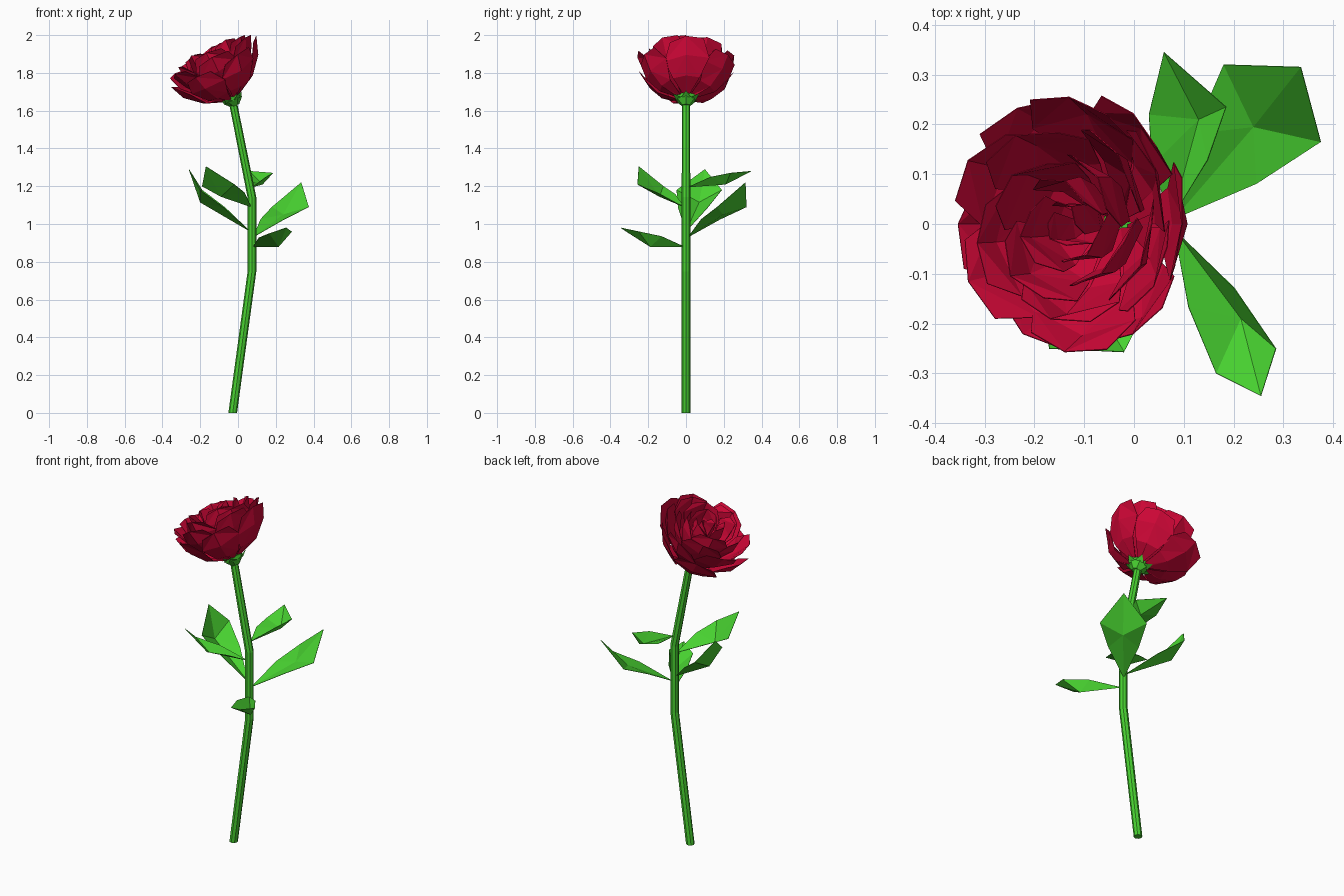
import bpy, bmesh, math, random
from mathutils import Vector, Matrix

if "Cube" in bpy.data.objects:
    bpy.data.objects.remove(bpy.data.objects["Cube"])

random.seed(4)


def material(name, rgb):
    m = bpy.data.materials.new(name)
    m.diffuse_color = (*rgb, 1)
    m.use_nodes = True
    m.node_tree.nodes["Principled BSDF"].inputs["Base Color"].default_value = m.diffuse_color
    return m


RED = material("petal red", (0.60, 0.002, 0.036))
GREEN = material("leaf green", (0.065, 0.64, 0.03))


def finish(bm, name, mat, thickness=0.0):
    me = bpy.data.meshes.new(name)
    bmesh.ops.recalc_face_normals(bm, faces=bm.faces)
    bm.to_mesh(me)
    bm.free()
    me.materials.append(mat)
    ob = bpy.data.objects.new(name, me)
    bpy.context.collection.objects.link(ob)
    if thickness:
        s = ob.modifiers.new("thickness", "SOLIDIFY")
        s.thickness = thickness
        s.offset = 0
    return ob


def tube(bm, rings, sides):
    """Loft rings of (centre, axis, radius) and cap both ends."""
    loops = []
    for c, axis, r in rings:
        q = Vector((0, 0, 1)).rotation_difference(Vector(axis))
        loops.append([bm.verts.new(Vector(c) + q @ Vector((
            r * math.cos(2 * math.pi * i / sides), r * math.sin(2 * math.pi * i / sides), 0)))
            for i in range(sides)])
    for a, b in zip(loops, loops[1:]):
        for i in range(sides):
            j = (i + 1) % sides
            bm.faces.new((a[i], a[j], b[j], b[i]))
    bm.faces.new(loops[0][::-1])
    bm.faces.new(loops[-1])


# Bent stem
bm = bmesh.new()
tube(bm, [((-0.028, 0, 0), (0, 0, 1), 0.023), ((0.074, 0, 0.75), (0.06, 0, 1), 0.023),
          ((0.074, 0, 1.14), (-0.1, 0, 1), 0.023), ((-0.03, 0, 1.66), (-0.2, 0, 1), 0.021)], 8)
finish(bm, "stem", GREEN)


# Leaves: creased blades, a fan around a low point on the midrib
def leaf(name, base, tip, left, right, mid):
    base, tip, left, right, mid = (Vector(p) for p in (base, tip, left, right, mid))
    out = (right - left).normalized() * 0.016
    up = Vector((0, 0, 0.012))
    l1 = base.lerp(left, 0.52) - out + up
    r1 = base.lerp(right, 0.52) + out + up
    bm = bmesh.new()
    rim = [bm.verts.new(p) for p in (base, r1, right, tip, left, l1)]
    m = bm.verts.new(mid)
    for i in range(6):
        bm.faces.new((m, rim[i], rim[(i + 1) % 6]))
    finish(bm, name, GREEN, 0.002)


leaf("leaf_back_right", (0.08, 0.01, 0.93), (0.335, 0.315, 1.22), (0.18, 0.32, 1.09),
     (0.375, 0.165, 1.09), (0.24, 0.195, 1.05))
leaf("leaf_back", (0.075, 0.01, 1.195), (0.06, 0.345, 1.28), (0.03, 0.22, 1.24),
     (0.185, 0.235, 1.27), (0.13, 0.21, 1.21))
leaf("leaf_front_right", (0.08, -0.01, 0.88), (0.255, -0.345, 0.98), (0.285, -0.25, 0.96),
     (0.165, -0.30, 0.95), (0.215, -0.19, 0.88))
leaf("leaf_front_left", (0.07, -0.01, 1.09), (-0.17, -0.25, 1.305), (-0.02, -0.257, 1.21),
     (-0.19, -0.12, 1.20), (-0.09, -0.14, 1.145))
leaf("leaf_left", (0.065, 0, 0.96), (-0.26, 0.10, 1.29), (-0.20, -0.05, 1.18),
     (-0.19, 0.19, 1.18), (-0.20, 0.07, 1.115))

# Flower frame: tilted toward -x
FRAME = Matrix.Translation((-0.03, 0, 1.663)) @ Matrix.Rotation(-math.radians(25), 4, 'Y')

# Calyx cup with pointed sepals
bm = bmesh.new()
tube(bm, [((0, 0, -0.04), (0, 0, 1), 0.022), ((0, 0, -0.012), (0, 0, 1), 0.05),
          ((0, 0, 0.012), (0, 0, 1), 0.058)], 6)
for k in range(6):
    a = k * math.pi / 3
    pts = [(0.052, -0.5, -0.01), (0.052, 0.5, -0.01), (0.08, 0, 0.012)]
    bm.faces.new([bm.verts.new((r * math.cos(a + d), r * math.sin(a + d), z)) for r, d, z in pts])
bm.transform(FRAME)
finish(bm, "calyx", GREEN)


# Petals: cupped patches following a profile of (radius, height)
def petal(bm, angle, half, profile, tilt):
    widths = (0.6, 0.85, 1.0, 0.62)
    rows = []
    k = random.uniform(0.95, 1.04)
    for v, (r, z) in enumerate(profile):
        row = []
        for u in (-1, 0, 1):
            a = angle + u * half * widths[v]
            rr = r * k * (1 + tilt * u + (0.02 if u == 0 else 0)) + random.uniform(-.004, .004)
            zz = z + (0.010 if v == 3 and u == 0 else 0) + random.uniform(-.006, .006)
            row.append(bm.verts.new((rr * math.cos(a), rr * math.sin(a), zz)))
        rows.append(row)
    for a, b in zip(rows, rows[1:]):
        for i in range(2):
            q = (a[i], a[i + 1], b[i + 1], b[i])
            s = i  # mirrored diagonals
            bm.faces.new((q[s], q[s + 1], q[s + 2]))
            bm.faces.new((q[s], q[s + 2], q[(s + 3) % 4]))


LAYERS = [  # name, count, half angle, phase, spiral tilt, profile
    ("outer_petals", 6, 0.56, 0.0, 0.04, [(.03, .0), (.150, .04), (.222, .11), (.258, .18)]),
    ("second_petals", 6, 0.58, 0.5, 0.05, [(.03, .01), (.140, .08), (.210, .16), (.243, .235)]),
    ("third_petals", 5, 0.68, 0.2, 0.07, [(.03, .02), (.125, .11), (.175, .20), (.190, .265)]),
    ("fourth_petals", 4, 0.85, 0.8, 0.10, [(.03, .05), (.105, .13), (.135, .22), (.135, .285)]),
    ("inner_petals", 3, 1.10, 0.3, 0.14, [(.02, .08), (.075, .15), (.090, .23), (.085, .285)]),
    ("bud_petals", 2, 1.50, 0.9, 0.20, [(.01, .10), (.040, .16), (.048, .23), (.040, .27)]),
]
for name, count, half, phase, tilt, profile in LAYERS:
    bm = bmesh.new()
    for i in range(count):
        petal(bm, phase + math.pi + 2 * math.pi * i / count, half, profile, tilt)
    # the raised side stands more upright, the low side opens out
    for v in bm.verts:
        if v.co.x > 0:
            v.co.z += 0.9 * v.co.x ** 2 * max(0, min(1, (0.29 - v.co.z) / 0.1))
            v.co.x *= 0.97
        elif v.co.x < -0.2:
            v.co.x *= 1.04
    bm.transform(FRAME)
    for v in bm.verts:
        v.co.z = min(v.co.z, 2.0)
    finish(bm, name, RED, 0.002)
